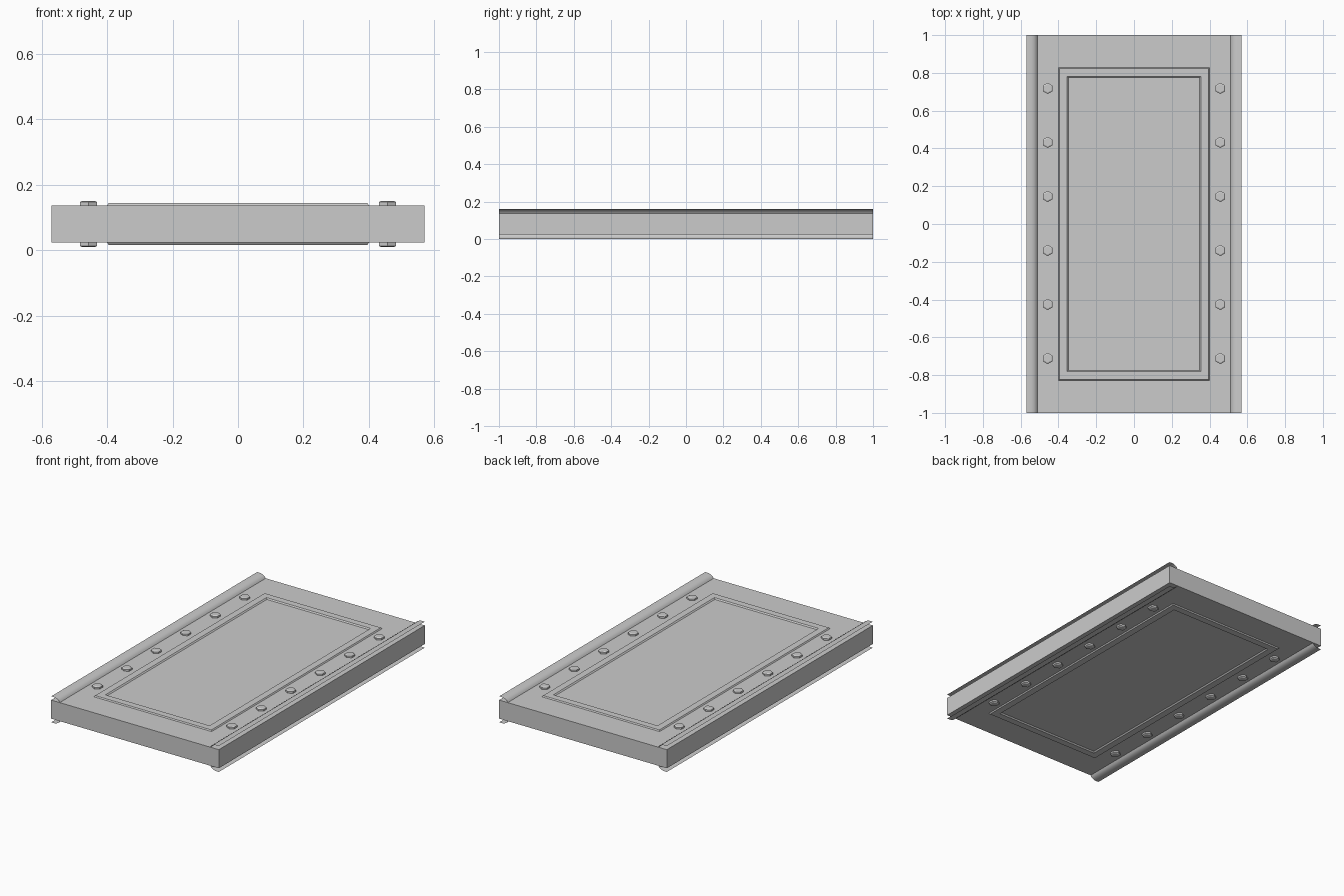
import bpy, bmesh, math

if "Cube" in bpy.data.objects:
    bpy.data.objects.remove(bpy.data.objects["Cube"])

MID = 0.08            # mid height of the slab
HALF = 0.057          # half thickness of the slab


def finish(name, bm, smooth=False):
    me = bpy.data.meshes.new(name)
    bm.to_mesh(me)
    bm.free()
    ob = bpy.data.objects.new(name, me)
    bpy.context.collection.objects.link(ob)
    for p in me.polygons:
        p.use_smooth = smooth
    return ob


def mirror_z(bm):
    # copy everything to the underside of the slab
    geo = bmesh.ops.duplicate(bm, geom=bm.verts[:] + bm.edges[:] + bm.faces[:])["geom"]
    for v in geo:
        if isinstance(v, bmesh.types.BMVert):
            v.co.z = 2 * MID - v.co.z
    bmesh.ops.reverse_faces(bm, faces=[f for f in geo if isinstance(f, bmesh.types.BMFace)])


# main slab
bm = bmesh.new()
bmesh.ops.create_cube(bm, size=1)
for v in bm.verts:
    v.co.x *= 1.14
    v.co.y *= 2
    v.co.z = v.co.z * 2 * HALF + MID
finish("slab", bm)

# thin curled edge lips, open sheets along both long sides
bm = bmesh.new()
lip = [(0.512, 0.137), (0.518, 0.147), (0.53, 0.155), (0.545, 0.159), (0.57, 0.16)]
for s in (1, -1):
    rows = [[bm.verts.new((s * x, y, z)) for x, z in lip] for y in (-1, 1)]
    for i in range(len(lip) - 1):
        f = [rows[0][i], rows[0][i + 1], rows[1][i + 1], rows[1][i]]
        bm.faces.new(f if s > 0 else f[::-1])
mirror_z(bm)
finish("edge_lips", bm, True)

# raised rectangular trim with bevelled edges
bm = bmesh.new()
section = [(0.0, 0.137), (0.005, 0.144), (0.046, 0.144), (0.053, 0.137)]
loops = []
for inset, z in section:
    hx, hy = 0.40 - inset, 0.828 - inset
    loops.append([bm.verts.new((sx * hx, sy * hy, z))
                  for sx, sy in ((-1, -1), (1, -1), (1, 1), (-1, 1))])
for a, b in zip(loops, loops[1:]):
    for i in range(4):
        j = (i + 1) % 4
        bm.faces.new((a[i], a[j], b[j], b[i]))
mirror_z(bm)
finish("panel_trim", bm)

# hexagonal bolt heads, six along each side, top and bottom
bm = bmesh.new()
for sx in (-1, 1):
    for k in range(6):
        y = 0.003 + (k - 2.5) * 0.286
        rings = []
        for r, z in ((0.03, 0.135), (0.03, 0.147), (0.022, 0.151)):
            rings.append([bm.verts.new((sx * 0.457 + r * math.sin(i * math.pi / 3),
                                        y - r * math.cos(i * math.pi / 3), z))
                          for i in range(6)])
        for a, b in zip(rings, rings[1:]):
            for i in range(6):
                j = (i + 1) % 6
                bm.faces.new((a[i], a[j], b[j], b[i]))
        bm.faces.new(rings[-1])
mirror_z(bm)
finish("bolt_heads", bm)
